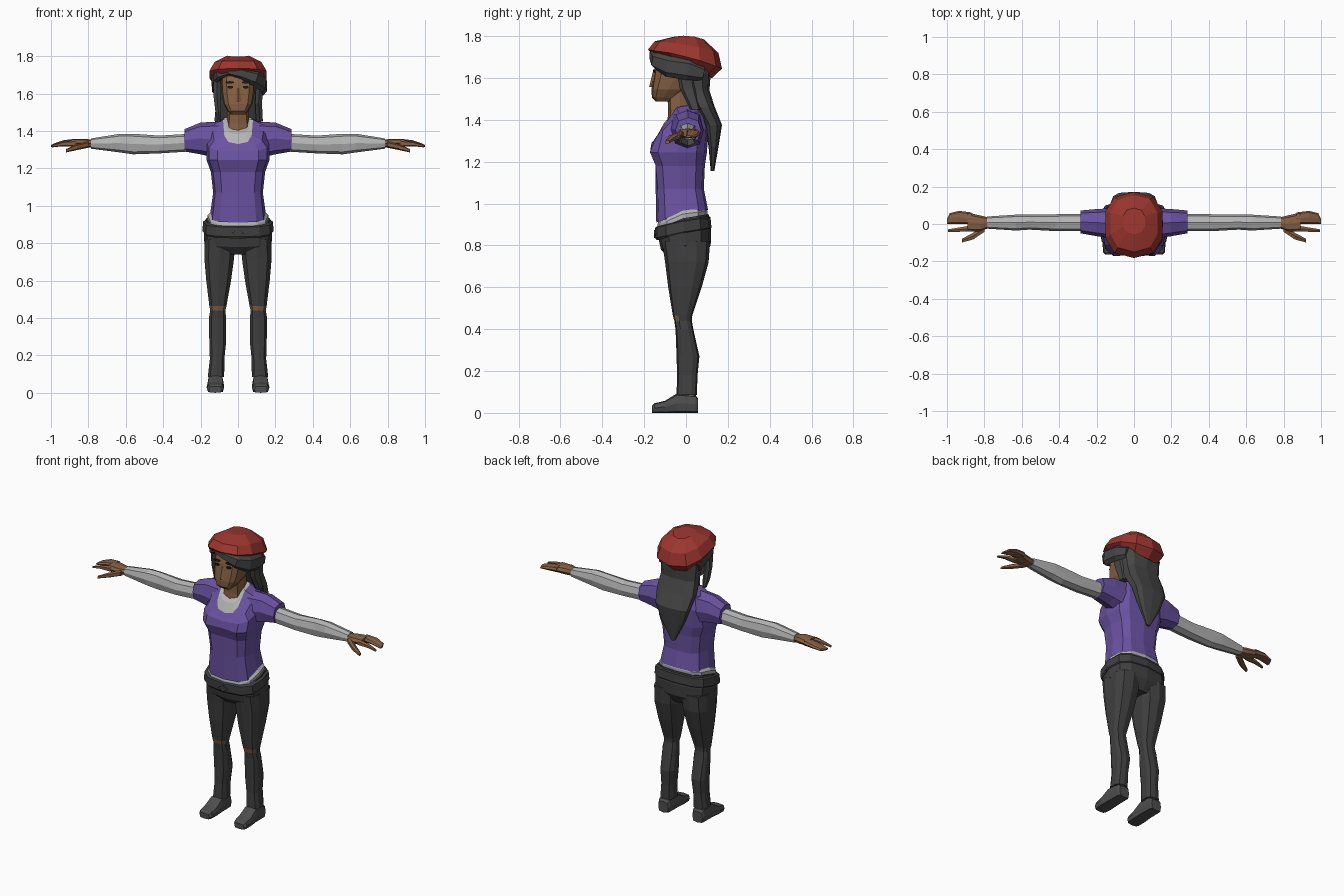
import bpy, bmesh, math
from mathutils import Vector


def material(name, rgb):
    m = bpy.data.materials.new(name)
    m.diffuse_color = (*rgb, 1)
    return m


SKIN = material("brown skin", (0.235, 0.115, 0.055))
PURPLE = material("purple shirt", (0.145, 0.085, 0.36))
GREY = material("light grey cotton", (0.46, 0.46, 0.46))
PANTS = material("charcoal denim", (0.05, 0.05, 0.05))
HAIR = material("dark hair", (0.062, 0.062, 0.064))
SHOE = material("dark grey shoe", (0.075, 0.075, 0.075))
RED = material("red hat", (0.33, 0.036, 0.028))
BLACK = material("near black", (0.015, 0.013, 0.012))


def outline(n, p):
    """Rounded cross-section in -1..1, p < 1 is boxier."""
    for i in range(n):
        a = 2 * math.pi * i / n - math.pi / 2
        c, s = math.cos(a), math.sin(a)
        yield (math.copysign(abs(c) ** p, c) if abs(c) > 1e-6 else 0,
               math.copysign(abs(s) ** p, s) if abs(s) > 1e-6 else 0)


def mix(a, b, t):
    return (a + b) / 2 + (b - a) / 2 * t


def zring(z, x0, x1, y0, y1, n=12, p=0.7):
    """Level ring, or tilted when z is (front, side, back)."""
    zf, zs, zb = z if isinstance(z, tuple) else (z, z, z)
    return [Vector((mix(x0, x1, u), mix(y0, y1, v),
                    zs + ((zb - zs) * v if v > 0 else (zs - zf) * v)))
            for u, v in outline(n, p)]


def xring(x, y0, y1, z0, z1, n=8, p=0.8):
    return [Vector((x, mix(y0, y1, u), mix(z0, z1, v))) for u, v in outline(n, p)]


def yring(y, x0, x1, z0, z1, n=8, p=0.5):
    return [Vector((mix(x0, x1, u), y, mix(z0, z1, v))) for u, v in outline(n, p)]


def loft(name, rings, mats, cap=True, mirror=False, rule=None):
    mats = mats if isinstance(mats, list) else [mats]
    bm = bmesh.new()
    rows = [[bm.verts.new(p) for p in r] for r in rings]
    n = len(rows[0])
    for a, b in zip(rows, rows[1:]):
        for i in range(n):
            j = (i + 1) % n
            bm.faces.new((a[i], a[j], b[j], b[i]))
    if cap:
        bm.faces.new(rows[0])
        bm.faces.new(rows[-1])
    bmesh.ops.recalc_face_normals(bm, faces=bm.faces)
    if rule:
        for f in bm.faces:
            f.normal_update()
            f.material_index = rule(f.calc_center_median(), f.normal)
    me = bpy.data.meshes.new(name)
    bm.to_mesh(me)
    bm.free()
    for m in mats:
        me.materials.append(m)
    ob = bpy.data.objects.new(name, me)
    bpy.context.collection.objects.link(ob)
    if mirror:
        ob.modifiers.new("mirror", 'MIRROR').use_mirror_merge = False
    return ob


def body(spec, n=12, p=0.7):
    return [zring(z, -w, w, y0, y1, n, p) for z, w, y0, y1 in spec]


# Shirt torso with a scooped neckline and a crease between the bust points
torso = body([((.91, .95, .97), .15, -.142, .105),
              (1.07, .133, -.145, .085),
              (1.18, .145, -.155, .09),
              (1.245, .168, -.184, .1),
              ((1.29, 1.35, 1.36), .17, -.165, .108),
              ((1.305, 1.43, 1.44), .14, -.152, .085),
              ((1.33, 1.46, 1.475), .08, -.135, .045)], p=.62)
torso[3][0].y += .02
torso[2][0].y += .012
loft("shirt_torso", torso, PURPLE, cap=False)
loft("undershirt_neck", [torso[-1]] + body(
    [((1.385, 1.46, 1.475), .066, -.105, .035)], p=.62), GREY)
loft("undershirt_hem", body([((.86, .88, .9), .16, -.135, .1),
                             ((.895, .95, .965), .163, -.137, .103),
                             ((.93, .97, .99), .143, -.13, .09)]), GREY)

# Short sleeves, long undersleeves
loft("shirt_sleeve", [xring(.10, -.08, .085, 1.25, 1.45),
                      xring(.20, -.065, .08, 1.275, 1.445),
                      xring(.285, -.05, .072, 1.29, 1.41)], PURPLE, mirror=True)
loft("undersleeve", [xring(.26, -.038, .055, 1.29, 1.385),
                     xring(.42, -.038, .052, 1.28, 1.375),
                     xring(.56, -.03, .05, 1.275, 1.385),
                     xring(.63, -.035, .05, 1.285, 1.385),
                     xring(.785, -.025, .04, 1.305, 1.36)], GREY, mirror=True)

# Hands: palm, joined fingers, forefinger and thumb
loft("palm", [xring(.77, -.018, .033, 1.312, 1.352),
              xring(.82, -.04, .045, 1.31, 1.358),
              xring(.89, -.04, .062, 1.318, 1.358)], SKIN, mirror=True)
loft("fingers", [xring(.87, .0, .062, 1.32, 1.358),
                 xring(.935, .0, .07, 1.322, 1.35),
                 xring(.985, .0, .058, 1.315, 1.333),
                 xring(1.0, .0, .025, 1.315, 1.325)], SKIN, mirror=True)
loft("forefinger", [xring(.87, -.042, -.006, 1.315, 1.352, 6),
                    xring(.94, -.043, -.018, 1.318, 1.342, 6),
                    xring(.995, -.043, -.028, 1.312, 1.324, 6)], SKIN, mirror=True)
loft("thumb", [xring(.80, -.045, .0, 1.31, 1.345, 6),
               xring(.86, -.085, -.045, 1.298, 1.33, 6),
               xring(.92, -.1, -.078, 1.285, 1.303, 6)], SKIN, mirror=True)

# Trousers: hips, belt, legs with worn knees
loft("hips", body([((.74, .74, .74), .13, -.08, .08),
                   ((.78, .8, .8), .18, -.12, .118),
                   ((.84, .86, .87), .183, -.133, .12),
                   ((.88, .93, .95), .172, -.135, .108)]), PANTS)
loft("belt", body([((.825, .86, .88), .185, -.14, .118),
                   ((.835, .865, .885), .19, -.147, .122),
                   ((.885, .915, .935), .187, -.147, .117),
                   ((.89, .92, .94), .175, -.14, .11)]), PANTS)
loft("buckle", [yring(-.153, -.032, .032, .835, .875, 4, 1),
                yring(-.14, -.032, .032, .835, .875, 4, 1)], PANTS)
leg = [(.82, .012, .18, -.115, .115), (.72, .018, .183, -.1, .108),
       (.60, .035, .172, -.085, .075), (.465, .06, .155, -.063, .03),
       (.44, .066, .15, -.056, .028), (.40, .062, .157, -.05, .035),
       (.27, .062, .155, -.045, .064), (.18, .072, .152, -.043, .055),
       (.085, .072, .163, -.045, .052)]
loft("trouser_leg", [zring(z, a, b, c, d, 10) for z, a, b, c, d in leg],
     [PANTS, SKIN], mirror=True,
     rule=lambda c, n: int(.44 < c.z < .465 and n.y < -.5))
loft("ankle", [zring(.05, .085, .15, -.03, .05, 8),
               zring(.12, .085, .15, -.03, .045, 8)], SKIN, mirror=True)
loft("shoe", [yring(.057, .085, .155, 0, .07),
              yring(.045, .078, .162, 0, .085),
              yring(-.045, .076, .164, 0, .092),
              yring(-.1, .074, .168, 0, .058),
              yring(-.15, .078, .166, 0, .046),
              yring(-.162, .088, .156, 0, .035)], SHOE, mirror=True)

# Neck, head and facial details
loft("neck", body([(1.38, .066, -.09, .035), (1.44, .06, -.085, .03),
                   (1.54, .058, -.09, .03)], 8), SKIN)
loft("head", body([(1.488, .038, -.145, -.07), (1.507, .055, -.163, -.05),
                   (1.545, .078, -.165, .0), (1.60, .088, -.158, .05),
                   (1.65, .092, -.15, .06), (1.73, .09, -.13, .07)], 12, .6), SKIN)
loft("nose", [zring(1.557, -.018, .018, -.176, -.15, 4, 1),
              zring(1.63, -.009, .009, -.158, -.145, 4, 1)], SKIN)
for name, z, h, x0, x1 in (("eye", 1.634, .014, .026, .056),
                           ("eyebrow", 1.66, .012, .02, .068)):
    loft(name, [yring(-.157, x0, x1, z - h / 2, z + h / 2, 8, .7),
                yring(-.148, x0, x1, z - h / 2, z + h / 2, 8, .7)],
         BLACK, mirror=True)

# Hair: long back fall, swept fringe and loose side locks
loft("back_hair", body([(1.70, .125, -.06, .12), (1.62, .13, -.03, .118),
                        (1.54, .122, .0, .112), (1.46, .13, .04, .138),
                        (1.375, .115, .09, .172), (1.27, .075, .108, .155),
                        (1.155, .012, .118, .135)], 10), HAIR)


def tube(name, path, mat, n=6):
    """Upright elliptical section swept along (x, y, z, width, height)."""
    pts = [Vector(q[:3]) for q in path]
    rings = []
    for i, q in enumerate(path):
        t = pts[min(i + 1, len(pts) - 1)] - pts[max(i - 1, 0)]
        side = t.cross(Vector((0, 0, 1))).normalized()
        up = side.cross(t).normalized()
        rings.append([pts[i] + side * u * q[3] + up * v * q[4]
                      for u, v in outline(n, .8)])
    loft(name, rings, mat)


tube("fringe", [(-.05, -.14, 1.715, .02, .015), (.02, -.152, 1.708, .025, .03),
                (.09, -.142, 1.682, .025, .04), (.132, -.085, 1.655, .022, .05),
                (.135, .01, 1.64, .022, .05), (.115, .08, 1.62, .02, .035)], HAIR)
tube("left_band", [(-.04, -.14, 1.715, .015, .012), (-.10, -.115, 1.70, .02, .025),
                   (-.125, -.05, 1.675, .02, .035), (-.12, .06, 1.63, .02, .04)], HAIR)
loft("side_lock", [zring(1.70, -.135, -.09, -.10, -.04, 6),
                   zring(1.58, -.132, -.092, -.09, -.04, 6),
                   zring(1.50, -.122, -.088, -.08, -.03, 6),
                   zring(1.45, -.108, -.09, -.06, -.03, 6)], HAIR)
loft("right_lock", [zring(1.66, .095, .14, -.05, .03, 6),
                    zring(1.55, .09, .13, -.03, .05, 6),
                    zring(1.45, .095, .135, .02, .07, 6)], HAIR)

# Slouchy faceted hat
hat = body([((1.70, 1.67, 1.60), .125, -.145, .125),
            ((1.735, 1.71, 1.645), .16, -.182, .172),
            ((1.775, 1.765, 1.72), .13, -.15, .155),
            ((1.798, 1.805, 1.785), .06, -.055, .085)], 10, .8)
for r in hat:
    for v in r:
        v.z += .08 * v.x if r is hat[0] else 0
loft("hat", hat, RED)
